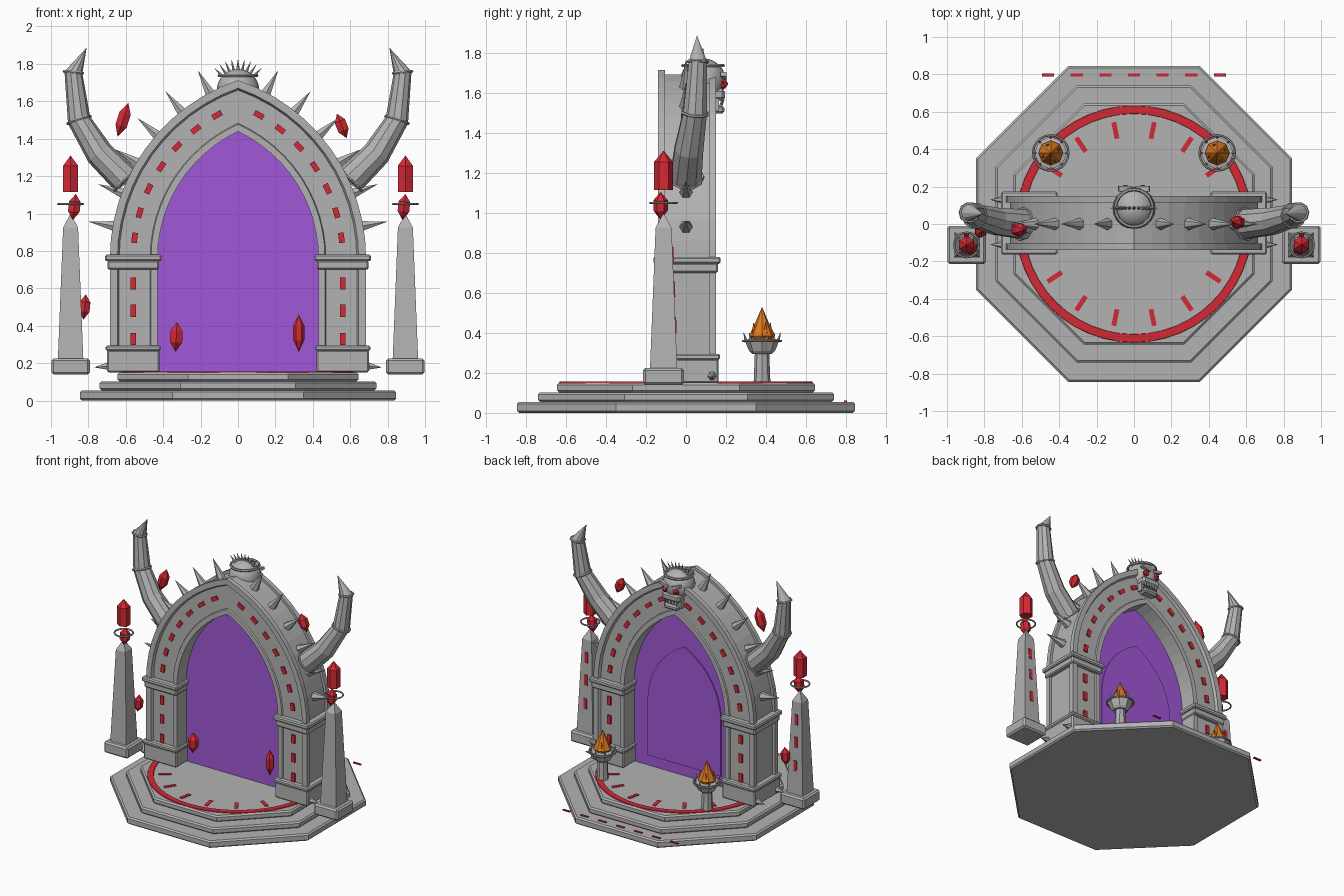
import bpy, bmesh, math
from mathutils import Vector, Matrix

if "Cube" in bpy.data.objects:
    bpy.data.objects.remove(bpy.data.objects["Cube"])

def material(name, rgb):
    m = bpy.data.materials.new(name)
    m.diffuse_color = (*rgb, 1)
    m.use_nodes = True
    m.node_tree.nodes["Principled BSDF"].inputs["Base Color"].default_value = m.diffuse_color
    return m

STONE = material("grey stone", (0.45, 0.45, 0.45))
RED = material("glowing red", (0.66, 0.022, 0.036))
PURPLE = material("portal purple", (0.35, 0.098, 0.68))
ORANGE = material("flame orange", (0.74, 0.19, 0.014))

def finish(name, bm, mat, smooth=False):
    bmesh.ops.remove_doubles(bm, verts=bm.verts, dist=0.0001)
    bmesh.ops.recalc_face_normals(bm, faces=bm.faces)
    me = bpy.data.meshes.new(name)
    for f in bm.faces:
        f.smooth = smooth
    bm.to_mesh(me)
    bm.free()
    me.materials.append(mat)
    ob = bpy.data.objects.new(name, me)
    bpy.context.collection.objects.link(ob)
    return ob

def loft(name, rings, mat, loop=False, smooth=False):
    """Skin a list of equal-sized closed rings, capping or looping the ends."""
    bm = bmesh.new()
    vs = [[bm.verts.new(p) for p in r] for r in rings]
    n = len(vs[0])
    pairs = list(zip(vs, vs[1:])) + ([(vs[-1], vs[0])] if loop else [])
    for a, b in pairs:
        for i in range(n):
            j = (i + 1) % n
            bm.faces.new((a[i], a[j], b[j], b[i]))
    if not loop:
        bm.faces.new(vs[0])
        bm.faces.new(vs[-1])
    return finish(name, bm, mat, smooth)

def lathe(name, pts, n, mat, loc=(0, 0, 0), aim=(0, 0, 1), spin=0, loop=False, smooth=False):
    """Turn (radius, height) points round an axis aimed along a direction."""
    d = Vector(aim)
    q = Matrix() if d.normalized().z > 0.999 else d.to_track_quat('Z', 'Y').to_matrix().to_4x4()
    rings = [[Vector(loc) + q @ Vector((max(r, 1e-6) * math.cos(spin + 2 * math.pi * i / n),
              max(r, 1e-6) * math.sin(spin + 2 * math.pi * i / n), z)) for i in range(n)] for r, z in pts]
    return loft(name, rings, mat, loop, smooth)

def box(name, loc, size, mat, rot=None, bevel=0):
    bm = bmesh.new()
    bmesh.ops.create_cube(bm, size=1)
    bmesh.ops.scale(bm, vec=size, verts=bm.verts)
    if bevel:
        bmesh.ops.bevel(bm, geom=bm.edges[:], offset=bevel, segments=1, affect='EDGES')
    bmesh.ops.transform(bm, matrix=Matrix.Translation(loc) @ (rot or Matrix()), verts=bm.verts)
    return finish(name, bm, mat)

def ring(name, loc, radius, tube, aim=(0, 0, 1), n=20):
    prof = [(radius + tube * math.cos(a * math.pi / 3), tube * math.sin(a * math.pi / 3)) for a in range(6)]
    lathe(name, prof, n, STONE, loc, aim, loop=True)

def spike(name, loc, aim, length, r, n=6):
    lathe(name, [(r, 0), (0, length)], n, STONE, loc, aim)

def crystal(name, loc, half, r, aim=(0, 0, 1)):
    lathe(name, [(0, -half), (r, -half * .35), (r, half * .4), (0, half)], 6, RED, loc, aim)

# Octagonal stepped platform
for i, (a, z0, z1) in enumerate([(.845, 0, .055), (.74, .055, .103), (.645, .103, .15)]):
    r = a / math.cos(math.pi / 8)
    lathe(f"platform_step_{i + 1}", [(r - .012, z0), (r, z0 + .01), (r, z1 - .01), (r - .012, z1)],
          8, STONE, spin=math.pi / 8)

# Red circle and radial marks on the platform
lathe("red_circle", [(.588, .145), (.635, .145), (.632, .156), (.591, .156)], 48, RED, loop=True)
for i in range(16):
    a = math.radians(11.25 + 22.5 * i)
    box("radial_mark", (.51 * math.cos(a), .51 * math.sin(a), .151), (.09, .026, .008), RED,
        Matrix.Rotation(a, 4, 'Z'))
for i in range(-3, 4):
    box("step_mark", (i * .153, .797, .057), (.065, .015, .008), RED)

# Pointed arch: two arcs centred at +-C above straight legs
C, SPRING, FLOOR = .32, .76, .15

def arch_path(r, n=12):
    end = math.acos(C / r)
    left = [(C - r, FLOOR)] + [(C - r * math.cos(end * i / n), SPRING + r * math.sin(end * i / n))
                               for i in range(n + 1)]
    return left + [(-x, z) for x, z in left[-2::-1]]

half = [(.75, -.13), (.785, -.13), (.79, -.12), (.955, -.12), (.965, -.14), (1.005, -.14),
        (1.005, -.105), (.985, -.105)]
profile = half + [(r, .01 - y) for r, y in reversed(half)]
columns = [[(x, y, z) for x, z in arch_path(r)] for r, y in profile]
loft("arch", [list(c) for c in zip(*columns)], STONE)

# Portal sheet and its raised inner panel at the back
sheet = arch_path(.765)
loft("portal", [[(x, y, z) for x, z in sheet] for y in (-.015, .015)], PURPLE)
loft("portal_panel", [[(x * .7, y, .23 + (z - FLOOR) * .7) for x, z in sheet] for y in (.014, .023)], PURPLE)

# Red dashes on both faces of the arch
for y in (-.124, .134):
    for s in (-1, 1):
        for z in (.33, .48, .625):
            box("leg_dash", (s * .56, y, z), (.03, .014, .065), RED)
        for i in range(7):
            t = math.radians(7.2 + 8.9 * i)
            box("arch_dash", (s * (.88 * math.cos(t) - C), y, SPRING + .88 * math.sin(t)), (.03, .014, .055),
                RED, Matrix.Rotation(-s * t, 4, 'Y'))

for s in (-1, 1):
    # Column plinths and capitals
    for name, z0, z1, w in [("plinth", .15, .27, .28), ("plinth_cap", .265, .295, .295),
                            ("capital_neck", .7, .75, .275), ("capital", .745, .78, .3)]:
        box(name, (s * .56, .005, (z0 + z1) / 2), (w, w + .035, z1 - z0), STONE, bevel=.008)
    for y in (-.11, .13):
        spike("plinth_spike", (s * .69, y, .185), (s, 0, -.1), .08, .025)

    # Spikes along the outside of the arch
    for i in range(6):
        t = math.radians(10 + 10.4 * i)
        d = Vector((s * math.cos(t), 0, math.sin(t)))
        spike("arch_spike", Vector((-s * C, 0, SPRING)) + d * .97, d, .17, .036)

    # Curved side horns with bands
    pts = [Vector((s * x, y, z)) for x, y, z in [(.60, 0, 1.18), (.74, .015, 1.32), (.85, .045, 1.5),
                                                 (.88, .06, 1.755), (.81, .055, 1.885)]]
    radii = [.082, .075, .062, .048, .0005]
    rings = []
    for i, (p, r) in enumerate(zip(pts, radii)):
        d = (pts[min(i + 1, 4)] - pts[max(i - 1, 0)]).normalized()
        u = d.cross(Vector((0, 1, 0))).normalized()
        v = d.cross(u)
        rings.append([p + r * (u * math.cos(k * math.pi / 5) + v * math.sin(k * math.pi / 5)) for k in range(10)])
        if i in (0, 2, 3):
            ring("horn_band", p, r + .002, .008, d, 10)
    loft("horn", rings, STONE)

    # Obelisks with ring, crystals and dashes on the back
    ox, oy, q = s * .895, -.112, math.sqrt(2)
    box("obelisk_base", (ox, oy, .182), (.205, .205, .086), STONE, bevel=.012)
    lathe("obelisk", [(.068 * q, .22), (.04 * q, .925), (0, 1.0)], 4, STONE, (ox, oy, 0), spin=math.pi / 4)
    ring("obelisk_ring", (ox, oy, 1.05), .066, .006)
    lathe("obelisk_crystal", [(.047, 1.115), (.047, 1.255), (0, 1.31)], 6, RED, (ox, oy, 0), spin=math.pi / 6)
    crystal("small_crystal", (s * (.875 if s < 0 else .887), oy - .015, 1.035), .07, .036, (.12, 0, 1))
    for z in (.44, .62, .79):
        box("obelisk_dash", (ox, oy + .068 - (z - .22) * .04, z), (.026, .01, .08), RED,
            Matrix.Rotation(.04, 4, 'X'))

    # Back torches
    tx, ty = s * .445, .38
    lathe("torch_post", [(.042, .148), (.036, .3)], 8, STONE, (tx, ty, 0))
    lathe("torch_bowl", [(.05, .295), (.065, .31), (.088, .365), (.06, .37)], 8, STONE, (tx, ty, 0))
    ring("torch_ring", (tx, ty, .36), .095, .006)
    lathe("flame", [(.05, .365), (.066, .385), (.03, .46), (0, .53)], 8, ORANGE, (tx, ty, 0))
    for k in range(8):
        a = k * math.pi / 4
        spike("torch_spike", (tx + .08 * math.cos(a), ty + .08 * math.sin(a), .355),
              (math.cos(a) * .25, math.sin(a) * .25, 1), .05, .01, 4)
    for k in range(4):
        a = k * math.pi / 2 + .4
        lathe("flame_tongue", [(.025, 0), (0, .09)], 5, ORANGE,
              (tx + .038 * math.cos(a), ty + .038 * math.sin(a), .365), (math.cos(a) * .1, math.sin(a) * .1, 1))

# Floating crystals
for loc, h, r, aim in [((-.615, -.03, 1.5), .095, .036, (.32, 0, 1)), ((.555, .01, 1.468), .07, .034, (-.4, 0, 1)),
                       ((-.82, -.04, .5), .068, .033, (.1, 0, 1)), ((-.33, -.075, .34), .08, .038, (.05, 0, 1)),
                       ((.325, -.075, .36), .1, .03, (0, 0, 1))]:
    crystal("floating_crystal", loc, h, r, aim)

# Skull at the top of the back
arc = [math.radians(-90 + 15 * i) for i in range(13)]
lathe("skull", [(.114 * math.cos(a), .112 * math.sin(a)) for a in arc], 20, STONE, (0, .085, 1.66), smooth=True)
box("cheeks", (0, .15, 1.59), (.15, .09, .06), STONE, bevel=.015)
box("jaw", (0, .15, 1.515), (.12, .085, .04), STONE, bevel=.012)
ring("skull_band", (0, .085, 1.737), .1, .009)
for s in (-1, 1):
    crystal("skull_eye", (s * .045, .185, 1.645), .026, .024, (s, 0, .35))
    box("brow", (s * .048, .188, 1.682), (.075, .03, .02), STONE, Matrix.Rotation(-s * .3, 4, 'Y'))
    box("jaw_hinge", (s * .062, .14, 1.55), (.02, .05, .08), STONE)
for i in range(-2, 3):
    spike("upper_tooth", (i * .024, .182, 1.568), (0, 0, -1), .035, .011, 4)
    spike("lower_tooth", (i * .024 + .008, .175, 1.53), (0, 0, 1), .03, .01, 4)
for i in range(-4, 5):
    a = i * .2
    spike("crest_spike", (.105 * math.sin(a), .085, 1.665 + .09 * math.cos(a)),
          (math.sin(a), 0, math.cos(a)), .075, .012)
